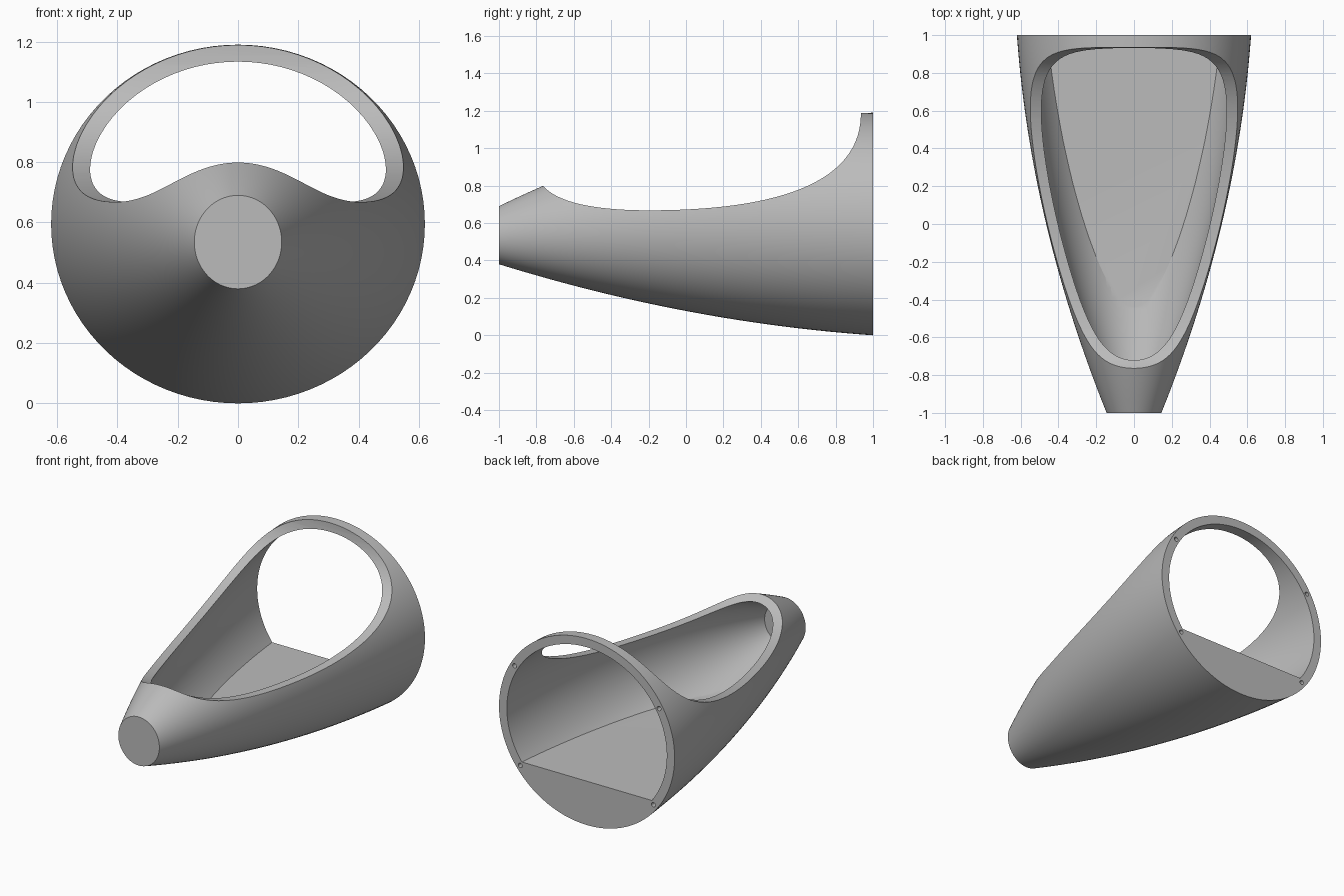
import bpy, bmesh, math
from mathutils import Vector
from mathutils.geometry import interpolate_bezier

WALL = 0.055
FLOOR_Z = 0.28
SEGMENTS = 96

cube = bpy.data.objects.get("Cube")
if cube:
    bpy.data.objects.remove(cube, do_unlink=True)

grey = bpy.data.materials.new("mid_grey")
grey.use_nodes = True
colour = (0.5, 0.5, 0.5, 1)
grey.diffuse_color = colour
grey.node_tree.nodes["Principled BSDF"].inputs["Base Color"].default_value = colour


def add_object(name, bm):
    bmesh.ops.recalc_face_normals(bm, faces=bm.faces)
    mesh = bpy.data.meshes.new(name)
    bm.to_mesh(mesh)
    bm.free()
    mesh.materials.append(grey)
    obj = bpy.data.objects.new(name, mesh)
    bpy.context.collection.objects.link(obj)
    return obj


def section(y, inset):
    """Elliptical cross-section of the tapering body at y."""
    t = y + 1
    top = 0.69 + 0.49 * t - 0.12 * t * t
    bottom = 0.38 - 0.31 * t + 0.06 * t * t
    rx = 0.145 + 0.4025 * t - 0.0825 * t * t - inset
    rz = (top - bottom) / 2 - inset
    for i in range(SEGMENTS):
        a = math.tau * i / SEGMENTS
        yield Vector((rx * math.sin(a), y, (top + bottom) / 2 + rz * math.cos(a)))


def loft(y0, y1, inset, steps=36):
    bm = bmesh.new()
    rings = [[bm.verts.new(p) for p in section(y0 + (y1 - y0) * k / steps, inset)]
             for k in range(steps + 1)]
    for a, b in zip(rings, rings[1:]):
        for i in range(SEGMENTS):
            j = (i + 1) % SEGMENTS
            bm.faces.new((a[i], a[j], b[j], b[i]))
    bm.faces.new(rings[0])
    bm.faces.new(rings[-1])
    return bm


# Outer body
shell = add_object("tapered_shell", loft(-1, 1, 0))

# Hollow interior, flat along the bottom to leave a floor
bm = loft(-0.95, 1.06, WALL)
cut = bmesh.ops.bisect_plane(bm, geom=bm.verts[:] + bm.edges[:] + bm.faces[:],
                             plane_co=(0, 0, FLOOR_Z), plane_no=(0, 0, 1),
                             clear_inner=True)
rim = [e for e in cut["geom_cut"] if isinstance(e, bmesh.types.BMEdge)]
bmesh.ops.contextual_create(bm, geom=rim)
cutters = [add_object("cavity_cutter", bm)]

# Sweeping top opening, cut straight across the body
front = interpolate_bezier((-0.765, 0.8), (-0.68, 0.70), (-0.45, 0.668), (-0.2, 0.668), 24)
back = interpolate_bezier((-0.2, 0.668), (0.45, 0.668), (0.93, 0.80), (0.935, 1.18), 40)
outline = [(-0.79, 1.4), (-0.79, 0.83)] + [p[:2] for p in front + back[1:]] + [(0.935, 1.4)]
bm = bmesh.new()
profile = bm.faces.new([bm.verts.new((-1, y, z)) for y, z in outline])
extruded = bmesh.ops.extrude_face_region(bm, geom=[profile])["geom"]
bmesh.ops.translate(bm, vec=(2, 0, 0),
                    verts=[v for v in extruded if isinstance(v, bmesh.types.BMVert)])
cutters.append(add_object("opening_cutter", bm))

# Four screw holes in the rear rim
for side in (-1, 1):
    for x, z in ((0.51, 0.88), (0.47, 0.255)):
        bpy.ops.mesh.primitive_cylinder_add(vertices=16, radius=0.014, depth=0.1,
                                            location=(side * x, 1, z),
                                            rotation=(math.pi / 2, 0, 0))
        hole = bpy.context.object
        hole.name = "screw_hole_cutter"
        hole.data.materials.append(grey)
        cutters.append(hole)

# Apply the cuts, then remove the cutters
bpy.ops.object.select_all(action="DESELECT")
bpy.context.view_layer.objects.active = shell
shell.select_set(True)
for cutter in cutters:
    cutter.hide_render = True
    mod = shell.modifiers.new("cut", "BOOLEAN")
    mod.operation = "DIFFERENCE"
    mod.solver = "EXACT"
    mod.object = cutter
    bpy.ops.object.modifier_apply(modifier=mod.name)
    bpy.data.objects.remove(cutter, do_unlink=True)

bpy.ops.object.shade_smooth_by_angle(angle=math.radians(30))
